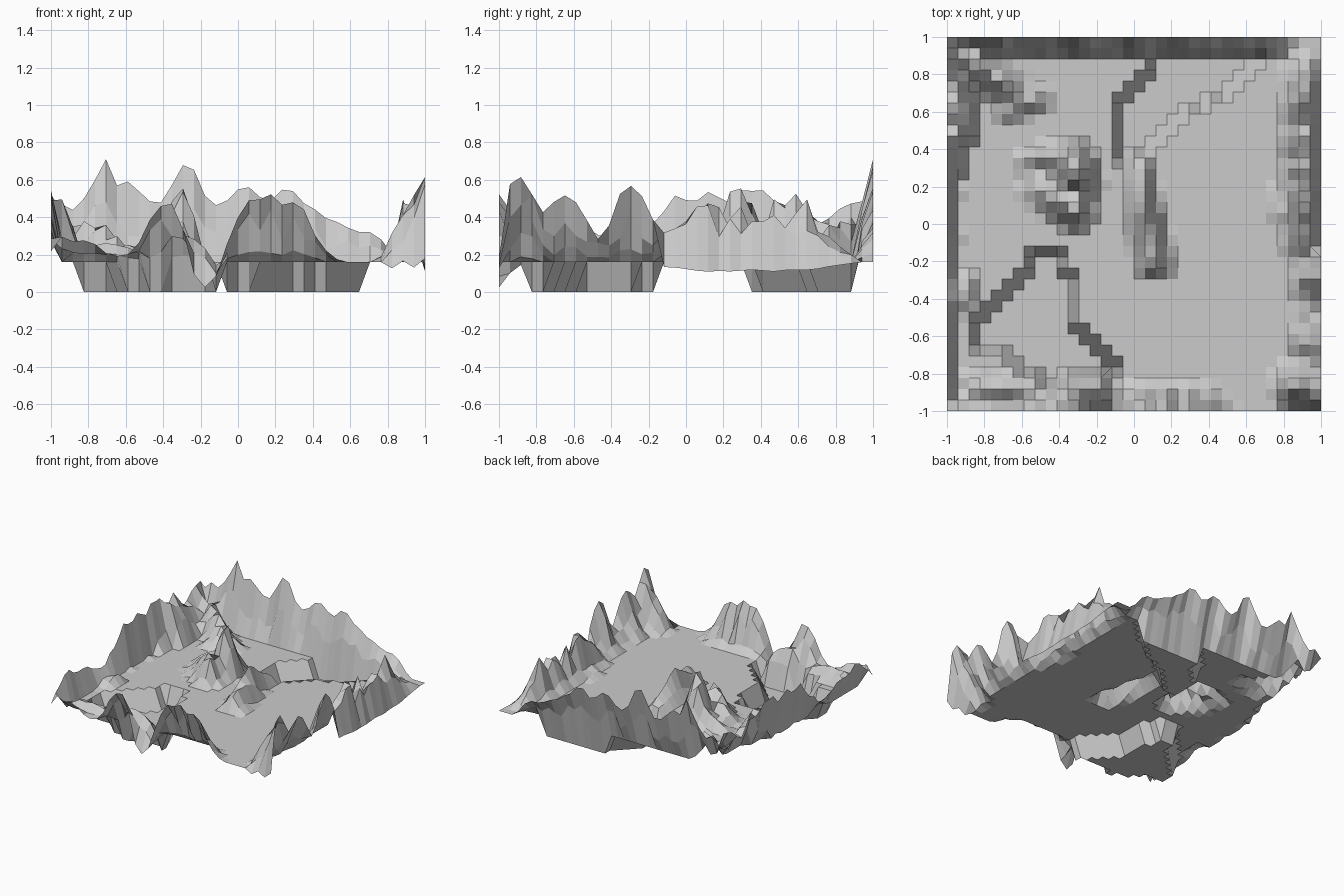
import bpy, bmesh, random

if "Cube" in bpy.data.objects:
    bpy.data.objects.remove(bpy.data.objects["Cube"])

random.seed(4)
N = 34              # grid cells per side
STEP = 2 / N
PLAIN = 0.16        # level of the wide flat ground

# Outlines of the two sunken basins (floor at z = 0)
BASINS = [
    [(-.03, .27), (-.08, .32), (-.08, .62), (.08, .83), (.10, .89), (.68, .89), (.56, .74), (.32, .62), (.04, .38)],
    [(-.56, -.16), (-.60, -.28), (-.84, -.50), (-.86, -.70), (-.76, -.66), (-.60, -.77), (-.42, -.86),
     (-.05, -.90), (-.08, -.79), (-.32, -.53), (-.36, -.24), (-.44, -.14)],
]

# Skyline of each border range: height at even intervals from -1 to 1
BACK = [.30, .50, .42, .62, .69, .55, .59, .48, .50, .58, .72, .55, .48, .47,
        .61, .49, .47, .58, .50, .47, .40, .36, .34, .32, .27, .17, .16, .16]
FRONT = [.22, .31, .26, .28, .22, .19, .20, .28, .44, .50, .40, .10, .02, .10, .35, .48,
         .50, .52, .46, .50, .38, .24, .18, .16, .16, .16, .16, .16, .16, .16]
RIGHT = [.50, .60, .62, .42, .48, .53, .44, .28, .35, .58, .54, .40, .33, .36, .45,
         .50, .47, .50, .42, .46, .50, .42, .45, .40, .30, .24, .16, .16]
LEFT = [.22, .30, .36, .42, .36, .34, .36, .34, .30, .28, .26, .33, .36, .44, .54,
        .48, .54, .50, .46, .55, .58, .50, .45, .55, .42, .36, .40, .48, .50, .40]

# Inner ridges: start, end, heights at both ends, half width
RIDGES = [
    ((-.34, .34), (-.30, .26), .54, .66, .13),
    ((-.50, .20), (-.32, .08), .26, .46, .11),
    ((-.56, .34), (-.40, .35), .24, .34, .08),
    ((.04, .34), (.05, .08), .24, .44, .08),
    ((.06, .05), (.11, -.20), .42, .34, .10),
    ((-.84, .86), (-.66, .72), .42, .34, .12),
    ((-.68, .62), (-.52, .68), .26, .27, .08),
    ((.86, .50), (.80, .08), .22, .24, .07),
    ((-.84, -.86), (-.55, -.90), .28, .24, .10),
    ((-.34, -.90), (-.20, -.88), .36, .26, .09),
    ((-.90, -.32), (-.92, -.42), .28, .24, .07),
    ((.88, -.86), (.96, -.84), .45, .60, .13),
]


def skyline(values, t):
    f = (t + 1) / 2 * (len(values) - 1)
    i = min(int(f), len(values) - 2)
    return values[i] + (values[i + 1] - values[i]) * (f - i)


def inside(x, y, poly):
    hit = False
    for (ax, ay), (bx, by) in zip(poly, poly[1:] + poly[:1]):
        if (ay > y) != (by > y) and x < (bx - ax) * (y - ay) / (by - ay) + ax:
            hit = not hit
    return hit


def ridge(x, y, a, b, ha, hb, width):
    dx, dy = b[0] - a[0], b[1] - a[1]
    t = max(0, min(1, ((x - a[0]) * dx + (y - a[1]) * dy) / (dx * dx + dy * dy)))
    d = ((x - a[0] - t * dx) ** 2 + (y - a[1] - t * dy) ** 2) ** .5
    return (ha + (hb - ha) * t - PLAIN) * max(0, 1 - d / width)


# Cross-section of each border range, one factor per cell from the edge inward
def left_section(t):
    return (1, .8, .5, 0) if t > .45 else (1, .3, 0) if t > .25 else (1, .05)


def right_section(t):
    return (1, .6, .2, 0) if t < -.15 else (-.15, .75, .9, .2)


BORDERS = [
    (BACK, lambda i, j: N - j, lambda x, y: x, lambda t: (1, .5, 0)),
    (FRONT, lambda i, j: j, lambda x, y: x, lambda t: (1, .6, .15)),
    (LEFT, lambda i, j: i, lambda x, y: y, left_section),
    (RIGHT, lambda i, j: N - i, lambda x, y: y, right_section),
]


def height(i, j):
    x, y = -1 + i * STEP, -1 + j * STEP
    # the front right corner falls back to the plain
    if j == 0 and x > .8:
        return PLAIN + random.uniform(-.04, .04)
    rise = max(ridge(x, y, *r) for r in RIDGES)
    dip = 0
    for values, dist, along, section in BORDERS:
        d, t = dist(i, j), along(x, y)
        if d < len(section(t)):
            rough = 1 if d == 0 else random.uniform(.6, 1.3)
            h = (skyline(values, t) - PLAIN) * section(t)[d] * rough
            rise, dip = max(rise, h), min(dip, h)
    if rise > .015:
        return PLAIN + rise * random.uniform(.92, 1.06)
    if dip < 0:
        return PLAIN + dip
    if any(inside(x, y, p) for p in BASINS):
        return 0
    return PLAIN


# Terrain sheet, open underneath
bm = bmesh.new()
grid = [[bm.verts.new((-1 + i * STEP, -1 + j * STEP, height(i, j)))
         for j in range(N + 1)] for i in range(N + 1)]
for i in range(N):
    for j in range(N):
        bm.faces.new((grid[i][j], grid[i + 1][j], grid[i + 1][j + 1], grid[i][j + 1]))
mesh = bpy.data.meshes.new("terrain")
bm.to_mesh(mesh)
bm.free()
terrain = bpy.data.objects.new("terrain", mesh)
bpy.context.collection.objects.link(terrain)
